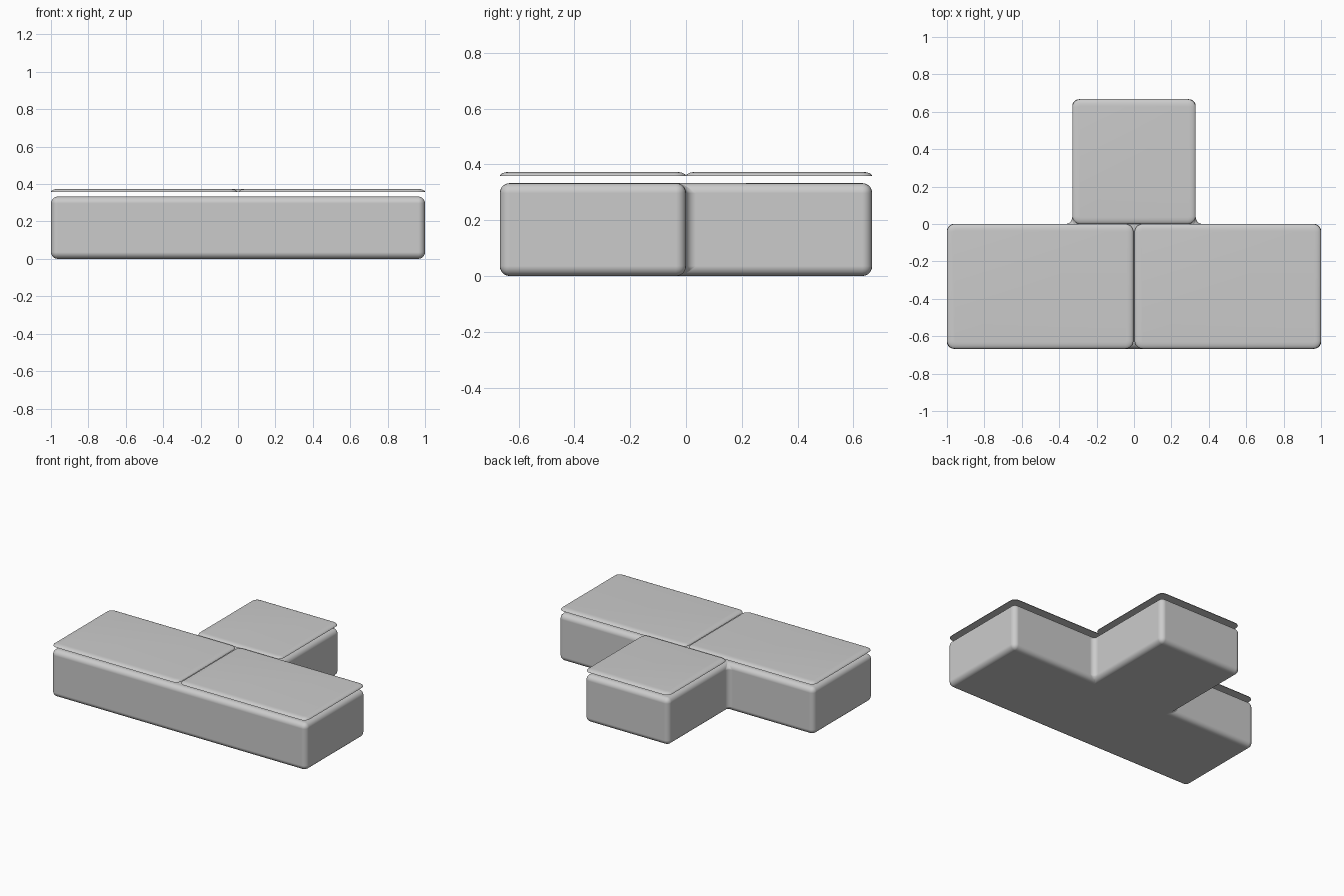
import bpy
import math

if "Cube" in bpy.data.objects:
    bpy.data.objects.remove(bpy.data.objects["Cube"])

W, S, D = 1.0, 0.33, 0.667   # half width, stem half width, row depth
H, R = 0.333, 0.036          # body height, edge radius


def make_object(name, verts, faces):
    mesh = bpy.data.meshes.new(name)
    mesh.from_pydata(verts, [], faces)
    mesh.update()
    ob = bpy.data.objects.new(name, mesh)
    bpy.context.collection.objects.link(ob)
    for p in mesh.polygons:
        p.use_smooth = True
    return ob


def loft(name, rings):
    """Skin a stack of equal-length rings and cap both ends."""
    n = len(rings[0])
    verts = [v for ring in rings for v in ring]
    faces = [(k * n + i, k * n + (i + 1) % n, (k + 1) * n + (i + 1) % n, (k + 1) * n + i)
             for k in range(len(rings) - 1) for i in range(n)]
    faces.append(tuple(reversed(range(n))))
    faces.append(tuple(range(len(verts) - n, len(verts))))
    return make_object(name, verts, faces)


def rounded_rect(x0, x1, y0, y1, r, z, steps=5):
    corners = [(x1 - r, y0 + r, -90), (x1 - r, y1 - r, 0),
               (x0 + r, y1 - r, 90), (x0 + r, y0 + r, 180)]
    pts = []
    for cx, cy, start in corners:
        for i in range(steps + 1):
            a = math.radians(start + 90 * i / steps)
            pts.append((cx + r * math.cos(a), cy + r * math.sin(a), z))
    return pts


def top_plate(name, x0, x1, y0, y1):
    z0, h, edge, corner = 0.358, 0.015, 0.036, 0.042
    rings = []
    for k in range(6):
        t = math.pi / 2 * k / 5
        d = edge * (1 - math.cos(t))
        rings.append(rounded_rect(x0 + d, x1 - d, y0 + d, y1 - d,
                                  corner - d, z0 + h * math.sin(t)))
    ob = loft(name, rings)
    ob.data.set_sharp_from_angle(angle=math.radians(50))


# T-shaped body with rounded edges
outline = [(-W, -D), (W, -D), (W, 0), (S, 0), (S, D), (-S, D), (-S, 0), (-W, 0)]
body = loft("body", [[(x, y, z) for x, y in outline] for z in (0, H)])
bevel = body.modifiers.new("rounded_edges", 'BEVEL')
bevel.width = R
bevel.segments = 5
bevel.limit_method = 'ANGLE'
bevel.harden_normals = True

# Thin domed plates floating above the body
top_plate("left_top_plate", -W, -0.003, -D, 0)
top_plate("right_top_plate", 0.003, W, -D, 0)
top_plate("rear_top_plate", -S, S, 0, D)
